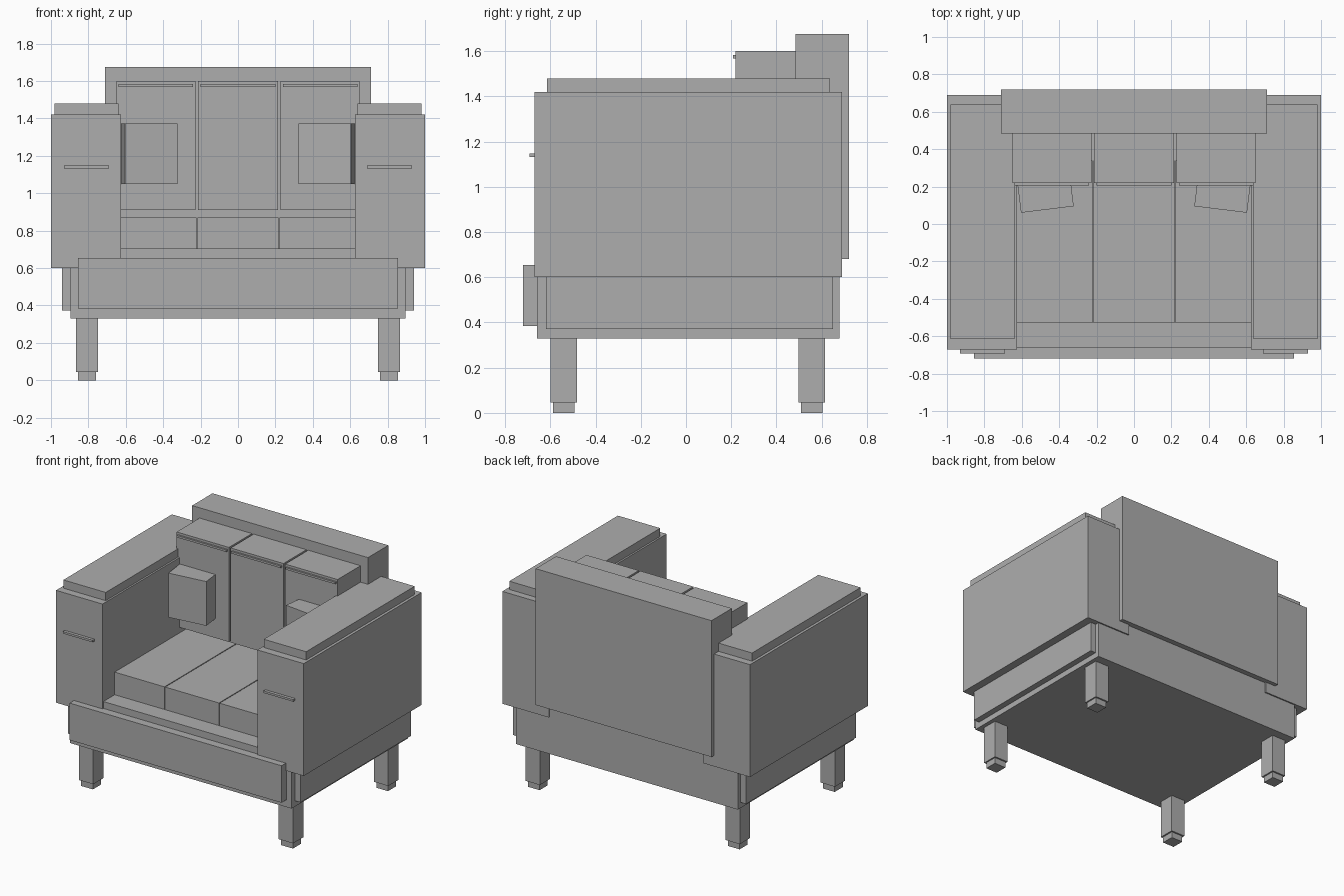
import bpy
import bmesh
import math
from mathutils import Matrix, Vector

default = bpy.data.objects.get("Cube")
if default:
    bpy.data.objects.remove(default, do_unlink=True)

grey = bpy.data.materials.new("plain_grey")
grey.use_nodes = True
colour = (0.42, 0.42, 0.42, 1)
grey.diffuse_color = colour
grey.node_tree.nodes["Principled BSDF"].inputs["Base Color"].default_value = colour


def block(name, x, y, z, turn=0):
    """Box spanning the given x, y and z ranges, turned about its own upright axis."""
    spans = (x, y, z)
    size = Vector([max(s) - min(s) for s in spans])
    centre = Vector([sum(s) / 2 for s in spans])
    bm = bmesh.new()
    bmesh.ops.create_cube(bm, size=1, matrix=Matrix.Diagonal(size).to_4x4())
    mesh = bpy.data.meshes.new(name)
    bm.to_mesh(mesh)
    bm.free()
    mesh.materials.append(grey)
    obj = bpy.data.objects.new(name, mesh)
    obj.location = centre
    obj.rotation_euler.z = turn
    bpy.context.collection.objects.link(obj)
    return obj


def pair(name, x, y, z, turn=0):
    """Matching blocks on the left (+x) and right (-x)."""
    block("left_" + name, x, y, z, turn)
    block("right_" + name, (-x[1], -x[0]), y, z, -turn)


# Base, front rail and backrest
block("base_frame", (-0.895, 0.895), (-0.66, 0.68), (0.33, 0.705))
block("front_rail", (-0.855, 0.855), (-0.72, -0.66), (0.385, 0.655))
block("backrest", (-0.71, 0.71), (0.485, 0.72), (0.68, 1.675))

# Side rails and arms
pair("side_rail", (0.88, 0.94), (-0.62, 0.65), (0.372, 0.62))
pair("arm", (0.625, 1.0), (-0.67, 0.69), (0.6, 1.42))
pair("arm_cap", (0.638, 0.98), (-0.614, 0.638), (1.42, 1.48))
pair("arm_trim", (0.69, 0.93), (-0.692, -0.67), (1.132, 1.147))

# Legs and feet
for end, y in (("front", -0.541), ("back", 0.556)):
    pair(end + "_leg", (0.749, 0.865), (y - 0.059, y + 0.059), (0.045, 0.33))
    pair(end + "_foot", (0.76, 0.855), (y - 0.047, y + 0.047), (0, 0.045))

# Seat and back cushions, each back cushion with a trim strip
seat_y, seat_z = (-0.53, 0.34), (0.705, 0.87)
block("middle_seat_cushion", (-0.217, 0.217), seat_y, seat_z)
pair("seat_cushion", (0.223, 0.65), seat_y, seat_z)

back_y, back_z = (0.22, 0.49), (0.91, 1.6)
trim_y, trim_z = (0.207, 0.22), (1.568, 1.583)
block("middle_back_cushion", (-0.213, 0.213), back_y, back_z)
block("middle_cushion_trim", (-0.2, 0.2), trim_y, trim_z)
pair("back_cushion", (0.227, 0.65), back_y, back_z)
pair("cushion_trim", (0.24, 0.64), trim_y, trim_z)

# Angled throw pillows
pair("throw_pillow", (0.331, 0.615), (0.077, 0.237), (1.05, 1.373), math.radians(-7))
